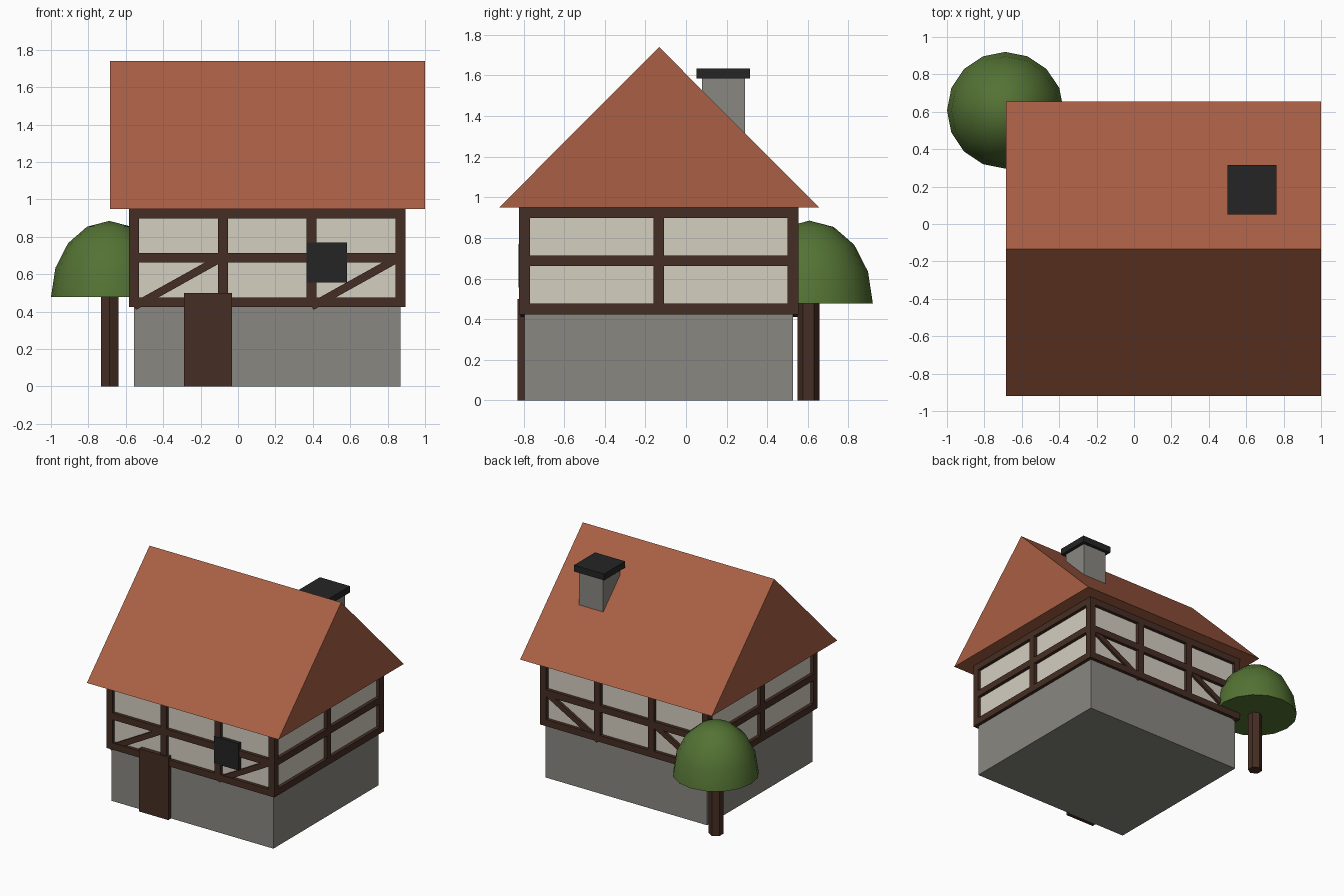
import bpy, bmesh, math
from mathutils import Matrix

if "Cube" in bpy.data.objects:
    bpy.data.objects.remove(bpy.data.objects["Cube"])

def material(name, rgb):
    m = bpy.data.materials.new(name)
    m.diffuse_color = (*rgb, 1)
    m.use_nodes = True
    m.node_tree.nodes["Principled BSDF"].inputs["Base Color"].default_value = m.diffuse_color
    return m

TILE = material("roof_tile", (0.40, 0.115, 0.058))
PLASTER = material("cream_plaster", (0.66, 0.62, 0.53))
STONE = material("grey_stone", (0.25, 0.245, 0.22))
TIMBER = material("dark_timber", (0.06, 0.027, 0.017))
DARK = material("charcoal", (0.018, 0.018, 0.018))
LEAF = material("leaf_green", (0.088, 0.17, 0.034))

def finish(name, bm, mat):
    bmesh.ops.recalc_face_normals(bm, faces=bm.faces)
    me = bpy.data.meshes.new(name)
    bm.to_mesh(me)
    bm.free()
    me.materials.append(mat)
    ob = bpy.data.objects.new(name, me)
    bpy.context.collection.objects.link(ob)
    return ob

def add_box(bm, lo, hi):
    c = [(a + b) / 2 for a, b in zip(lo, hi)]
    s = [b - a for a, b in zip(lo, hi)]
    bmesh.ops.create_cube(bm, size=1, matrix=Matrix.Translation(c) @ Matrix.Diagonal((*s, 1)))

def box(name, lo, hi, mat):
    bm = bmesh.new()
    add_box(bm, lo, hi)
    return finish(name, bm, mat)

# House footprint and storey heights
X0, X1, Y0, Y1 = -0.555, 0.868, -0.795, 0.527
FLOOR, EAVES, H = 0.45, 0.95, 0.0265
YM = (Y0 + Y1) / 2

box("stone_base", (X0, Y0, 0), (X1, Y1, FLOOR), STONE)
box("plaster_storey", (X0, Y0, FLOOR), (X1, Y1, EAVES), PLASTER)

# Timber posts at the corners, bay divisions and side middles
step = (X1 - X0) / 3
bays = [X0 + step * i for i in range(4)]
posts = [(x, y) for x in bays for y in (Y0, Y1)] + [(X0, YM), (X1, YM)]
bm = bmesh.new()
for x, y in posts:
    add_box(bm, (x - H, y - H, FLOOR - H), (x + H, y + H, EAVES))
finish("timber_posts", bm, TIMBER)

# Horizontal rails on all four walls
bm = bmesh.new()
for z in (FLOOR, 0.688, EAVES - H):
    for y in (Y0, Y1):
        add_box(bm, (X0, y - H, z - H), (X1, y + H, z + H))
    for x in (X0, X1):
        add_box(bm, (x - H, Y0, z - H), (x + H, Y1, z + H))
finish("timber_rails", bm, TIMBER)

# Diagonal braces in the outer bays, front and back
bm = bmesh.new()
rise, za = 0.264, 0.428
for y in (Y0, Y1):
    for x in (bays[0], bays[2]):
        mat = (Matrix.Translation((x + step / 2, y, za + rise / 2))
               @ Matrix.Rotation(-math.atan2(rise, step), 4, 'Y')
               @ Matrix.Diagonal((math.hypot(step, rise), 0.042, 0.042, 1)))
        bmesh.ops.create_cube(bm, size=1, matrix=mat)
finish("timber_braces", bm, TIMBER)

# Gabled roof: triangle profile extruded along x
bm = bmesh.new()
profile = [(-0.92, EAVES), (0.655, EAVES), (-0.1325, 1.74)]
face = bm.faces.new([bm.verts.new((-0.685, y, z)) for y, z in profile])
ext = bmesh.ops.extrude_face_region(bm, geom=[face])
bmesh.ops.translate(bm, vec=(1.685, 0, 0),
                    verts=[v for v in ext["geom"] if isinstance(v, bmesh.types.BMVert)])
finish("roof", bm, TILE)

# Chimney
CX, CY = 0.631, 0.184
box("chimney_stack", (CX - 0.106, CY - 0.106, 1.2), (CX + 0.106, CY + 0.106, 1.59), STONE)
box("chimney_cap", (CX - 0.132, CY - 0.132, 1.584), (CX + 0.132, CY + 0.132, 1.635), DARK)

# Door and window
box("door", (-0.288, -0.83, 0), (-0.032, -0.78, 0.50), TIMBER)
box("window", (0.365, -0.825, 0.556), (0.582, -0.78, 0.77), DARK)

# Tree: hexagonal trunk and half-dome crown
bm = bmesh.new()
bmesh.ops.create_cone(bm, cap_ends=True, segments=6, radius1=0.054, radius2=0.054,
                      depth=0.52, matrix=Matrix.Translation((-0.687, 0.603, 0.26)))
finish("tree_trunk", bm, TIMBER)

bm = bmesh.new()
bmesh.ops.create_uvsphere(bm, u_segments=16, v_segments=8, radius=1)
bmesh.ops.bisect_plane(bm, geom=bm.verts[:] + bm.edges[:] + bm.faces[:], dist=1e-4,
                       plane_co=(0, 0, 0), plane_no=(0, 0, -1), clear_outer=True)
bmesh.ops.holes_fill(bm, edges=[e for e in bm.edges if e.is_boundary])
bmesh.ops.transform(bm, verts=bm.verts, matrix=Matrix.Translation((-0.688, 0.608, 0.478))
                    @ Matrix.Diagonal((0.312, 0.312, 0.407, 1)))
crown = finish("tree_crown", bm, LEAF)
bpy.context.view_layer.objects.active = crown
crown.select_set(True)
bpy.ops.object.shade_smooth_by_angle(angle=math.radians(40))
